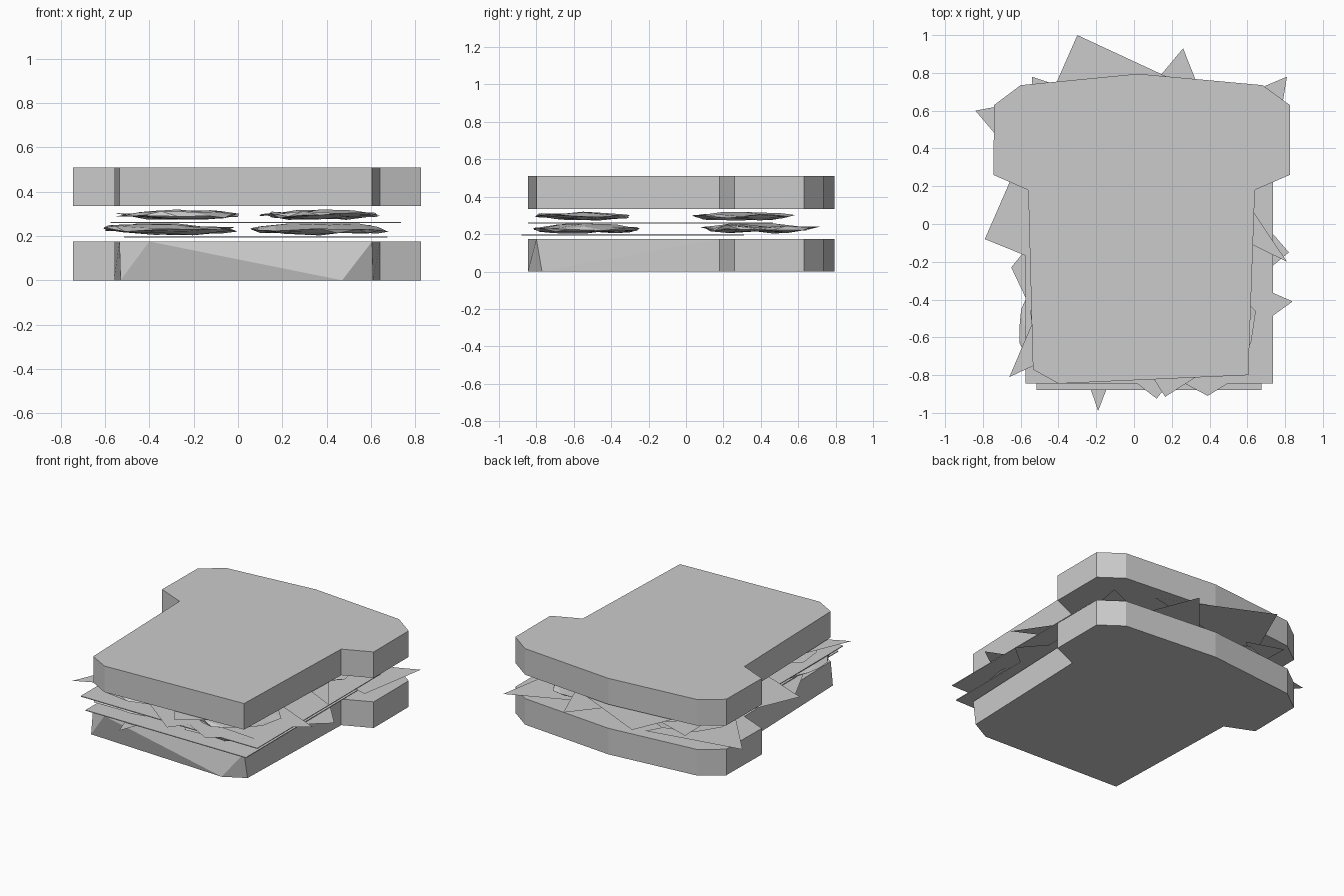
import bpy
import bmesh
import random
from mathutils import Vector

random.seed(4)
cube = bpy.data.objects.get("Cube")
if cube:
    bpy.data.objects.remove(cube, do_unlink=True)

# One plain grey for every part
grey = bpy.data.materials.new("plain grey")
grey.use_nodes = True
colour = (0.6, 0.6, 0.6, 1)
grey.diffuse_color = colour
grey.node_tree.nodes["Principled BSDF"].inputs["Base Color"].default_value = colour


def finish(name, bm, closed=True):
    """Turn a bmesh into a flat shaded object."""
    if closed:
        bmesh.ops.recalc_face_normals(bm, faces=bm.faces)
    mesh = bpy.data.meshes.new(name)
    bm.to_mesh(mesh)
    bm.free()
    mesh.materials.append(grey)
    obj = bpy.data.objects.new(name, mesh)
    bpy.context.collection.objects.link(obj)
    return obj


def bread_slice(name, lower, upper, z_low, z_high):
    """Join two outlines of equal length into a slab."""
    bm = bmesh.new()
    low = [bm.verts.new((x, y, z_low)) for x, y in lower]
    high = [bm.verts.new((x, y, z_high)) for x, y in upper]
    bm.faces.new(low)
    bm.faces.new(high)
    for i in range(len(low)):
        j = (i + 1) % len(low)
        bm.faces.new((high[i], low[i], low[j]))
        bm.faces.new((high[i], low[j], high[j]))
    return finish(name, bm)


def sheet(name, x_min, y_min, size, z):
    """Thin square sheet of filling."""
    bm = bmesh.new()
    bmesh.ops.create_cube(bm, size=1)
    for v in bm.verts:
        v.co = ((v.co.x + 0.5) * size + x_min,
                (v.co.y + 0.5) * size + y_min,
                v.co.z * 0.005 + z)
    return finish(name, bm)


def crumpled_piece(name, x, y, z, radius, height):
    """Flattened faceted disc with an uneven surface."""
    bm = bmesh.new()
    bmesh.ops.create_icosphere(bm, subdivisions=2, radius=1)
    for v in bm.verts:
        spread = radius * random.uniform(0.85, 1.05)
        lift = random.uniform(-0.4, 0.4)
        v.co = (x + v.co.x * spread,
                y + v.co.y * spread,
                z + (v.co.z * 0.6 + lift) * height / 2)
    return finish(name, bm)


def leaf_shard(name, z, tip, left, right):
    """Single flat triangle of leaf."""
    bm = bmesh.new()
    verts = [bm.verts.new((x, y, z)) for x, y in (tip, left, right)]
    face = bm.faces.new(verts)
    face.normal_update()
    if face.normal.dot(Vector((0, 0, 1))) < 0:
        face.normal_flip()
    return finish(name, bm, closed=False)


# Bread: the crown outline is shared, only the front corners differ
crown = [(-0.56, 0.18), (-0.745, 0.26), (-0.74, 0.63), (-0.6, 0.735),
         (0.02, 0.795), (0.68, 0.735), (0.825, 0.63), (0.825, 0.26), (0.64, 0.18)]
cut_left = [(0.605, -0.8), (-0.4, -0.845), (-0.535, -0.77)]
cut_right = [(0.61, -0.77), (0.47, -0.845), (-0.53, -0.8)]
bread_slice("bottom_bread", crown + cut_right, crown + cut_left, 0, 0.175)
bread_slice("top_bread", crown + cut_left, crown + cut_left, 0.335, 0.51)

# Square sheets of filling
sheet("lower_sheet", -0.515, -0.88, 1.19, 0.195)
sheet("upper_sheet", -0.575, -0.845, 1.31, 0.26)

# Two layers of crumpled pieces, four in each
layers = [("lower", 0.025, -0.08, 0.23, 0.32, 0.46, 0.06),
          ("upper", 0.05, -0.12, 0.295, 0.28, 0.43, 0.05)]
for level, cx, cy, z, radius, gap, height in layers:
    for side, sx in (("left", 1), ("right", -1)):
        for end, sy in (("front", -1), ("back", 1)):
            crumpled_piece(f"{level}_{end}_{side}_crumpled_piece",
                           cx + sx * gap * 0.75, cy + sy * gap,
                           z, radius, height)

# Pointed leaf shards sticking out around the edge, by layer
shards = {
    0.188: [((0.81, 0.78), (0.1, 0.48), (0.73, 0.3)),
            ((-0.84, 0.6), (-0.2, 0.72), (-0.5, 0.2)),
            ((-0.65, -0.23), (-0.3, 0.2), (-0.45, -0.65)),
            ((-0.19, -0.99), (-0.34, -0.55), (0, -0.5)),
            ((0.82, -0.15), (0.5, 0.22), (0.4, -0.5))],
    0.268: [((0.26, 0.93), (-0.1, 0.5), (0.43, 0.5)),
            ((-0.79, -0.08), (-0.55, 0.47), (0, -0.4)),
            ((0.12, -0.925), (-0.3, -0.6), (0.3, -0.7)),
            ((0.39, -0.91), (0, -0.7), (0.65, -0.75)),
            ((0.84, -0.41), (0.2, -0.13), (0.3, -0.8)),
            ((-0.54, 0.78), (-0.53, 0.5), (-0.3, 0.7))],
    0.328: [((-0.3, 1), (-0.52, 0.5), (0.4, 0.675)),
            ((-0.17, 0.83), (-0.17, 0.6), (0.3, 0.7)),
            ((-0.66, -0.81), (-0.4, -0.2), (-0.1, -0.55)),
            ((0.165, -0.915), (-0.1, -0.5), (0.5, -0.7)),
            ((0.81, -0.2), (0.5, 0.26), (0.2, 0.1))],
}
for z, triangles in shards.items():
    for tip, left, right in triangles:
        leaf_shard("leaf_shard", z, tip, left, right)
